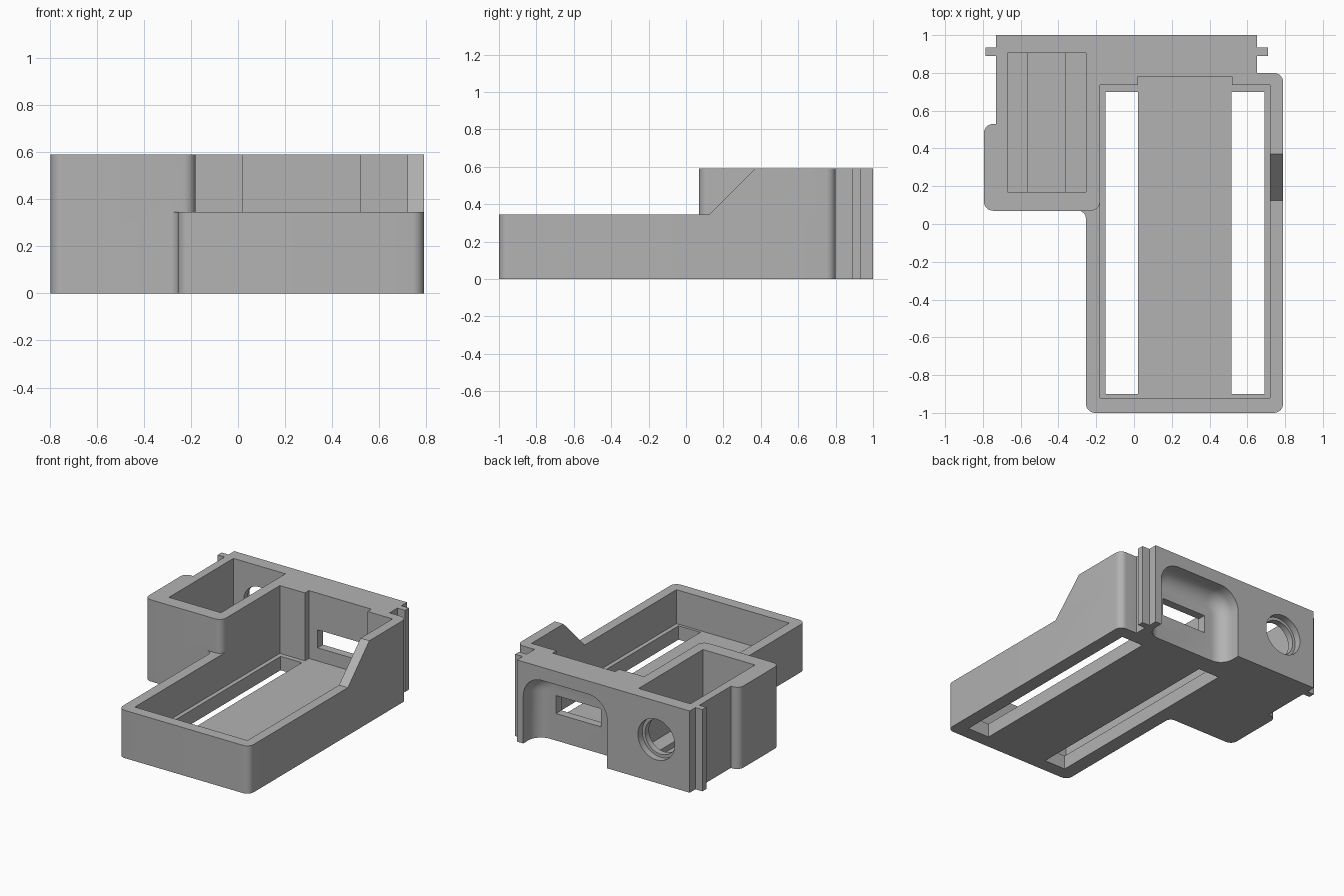
import bpy, bmesh, math
from mathutils import Vector

cube = bpy.data.objects.get("Cube")
if cube:
    bpy.data.objects.remove(cube)

grey = bpy.data.materials.new("plain grey")
grey.use_nodes = True
grey.diffuse_color = (0.45, 0.45, 0.45, 1)
grey.node_tree.nodes["Principled BSDF"].inputs["Base Color"].default_value = grey.diffuse_color

HIGH, LOW, FLOOR, OVER = 0.59, 0.345, 0.10, 0.8


def outline(points, steps=8):
    """Polygon whose corners with a third value are rounded by that radius."""
    result = []
    for i, p in enumerate(points):
        here = Vector(p[:2])
        if len(p) == 2:
            result.append(here)
            continue
        a = (Vector(points[i - 1][:2]) - here).normalized()
        b = (Vector(points[(i + 1) % len(points)][:2]) - here).normalized()
        for k in range(steps + 1):
            t = math.pi / 2 * k / steps
            result.append(here + p[2] * (a * (1 - math.sin(t)) + b * (1 - math.cos(t))))
    return result


def rect(x0, x1, y0, y1):
    return [(x0, y0), (x1, y0), (x1, y1), (x0, y1)]


def circle(x, y, r, n=48):
    return [(x + r * math.cos(math.tau * k / n), y + r * math.sin(math.tau * k / n)) for k in range(n)]


PLACE = {"x": lambda a, b, c: (c, a, b),
         "y": lambda a, b, c: (a, c, b),
         "z": lambda a, b, c: (a, b, c)}


def loft(name, rings, axis):
    """Closed solid through (outline, position) rings along an axis."""
    bm = bmesh.new()
    loops = [[bm.verts.new(PLACE[axis](p[0], p[1], c)) for p in pts] for pts, c in rings]
    bm.faces.new(loops[0])
    bm.faces.new(loops[-1])
    for lo, hi in zip(loops, loops[1:]):
        for i in range(len(lo)):
            bm.faces.new((lo[i - 1], lo[i], hi[i], hi[i - 1]))
    bmesh.ops.recalc_face_normals(bm, faces=bm.faces)
    mesh = bpy.data.meshes.new(name)
    bm.to_mesh(mesh)
    bm.free()
    mesh.materials.append(grey)
    obj = bpy.data.objects.new(name, mesh)
    bpy.context.collection.objects.link(obj)
    return obj


def prism(name, points, c0, c1, axis="z"):
    pts = outline(points)
    return loft(name, [(pts, c0), (pts, c1)], axis)


def combine(target, tool, operation):
    mod = target.modifiers.new("combine", "BOOLEAN")
    mod.operation, mod.solver, mod.object = operation, "EXACT", tool
    bpy.context.view_layer.objects.active = target
    bpy.ops.object.modifier_apply(modifier=mod.name)
    bpy.data.objects.remove(tool)


# Tall back body with the side bay block and the two rail tabs
housing = prism("housing", [
    (-0.795, 0.07, 0.05), (-0.18, 0.07, 0.05), (-0.18, 0.7), (0.65, 0.7),
    (0.65, 0.89), (0.71, 0.89), (0.71, 0.935), (0.65, 0.935), (0.65, 1), (-0.73, 1),
    (-0.73, 0.935), (-0.785, 0.935), (-0.785, 0.89), (-0.73, 0.89),
    (-0.73, 0.53), (-0.795, 0.53, 0.05)], 0, HIGH)

# Low tray, blended into the bay block
tray = prism("tray", [
    (-0.255, -1, 0.05), (0.79, -1, 0.05), (0.79, 0.8, 0.05), (-0.4, 0.8),
    (-0.4, 0.07), (-0.255, 0.07, 0.04)], 0, LOW)

# Raised side wall with a sloping front end
side_wall = prism("side_wall", [(0.3, 0), (0.79, 0), (0.79, 0.8, 0.05), (0.3, 0.8)], 0, HIGH)
slope = prism("slope_cutter", [(-0.2, LOW), (0.125, LOW), (0.37, HIGH), (0.42, 0.64), (-0.2, 0.64)],
              0.2, 0.9, "x")
combine(side_wall, slope, "DIFFERENCE")
combine(housing, tray, "UNION")
combine(housing, side_wall, "UNION")

# Main pocket with a shallow bump in its back wall
pocket = prism("pocket_cutter", [
    (-0.18, -0.92), (0.72, -0.92), (0.72, 0.735), (0.52, 0.735),
    (0.52, 0.78), (0.02, 0.78), (0.02, 0.735), (-0.18, 0.735)], FLOOR, OVER)
combine(housing, pocket, "DIFFERENCE")

# Two long floor slots
for x0, x1 in ((-0.15, 0.02), (0.515, 0.69)):
    combine(housing, prism("slot_cutter", rect(x0, x1, -0.9, 0.7), -0.1, 0.2), "DIFFERENCE")

# Side bay with a channel along its floor
combine(housing, prism("bay_cutter", rect(-0.67, -0.255, 0.17, 0.905), 0.14, OVER), "DIFFERENCE")
combine(housing, prism("channel_cutter", rect(-0.56, -0.365, 0.17, 0.905), FLOOR, 0.4), "DIFFERENCE")

# Stepped round port through the back wall
for r, y0 in ((0.147, 0.95), (0.125, 0.85)):
    combine(housing, prism("port_cutter", circle(-0.463, 0.313, r), y0, 1.1, "y"), "DIFFERENCE")


# Arched back recess with a rounded inner edge
def arch(inset):
    x0, x1, top, r = -0.07 + inset, 0.60 - inset, 0.495 - inset, 0.15 - inset
    return outline([(x0, -0.1), (x1, -0.1), (x1, top, r), (x0, top, r)])


fillet, depth = 0.1, 0.84
rings = [(arch(0), 1.1)]
for k in range(9):
    t = math.pi / 2 * k / 8
    rings.append((arch(fillet * (1 - math.cos(t))), depth + fillet * (1 - math.sin(t))))
combine(housing, loft("recess_cutter", rings, "y"), "DIFFERENCE")

# Window from the recess into the main pocket
combine(housing, prism("window_cutter", rect(0.09, 0.45, 0.195, 0.325), 0.7, 0.92, "y"), "DIFFERENCE")

bpy.ops.object.select_all(action="DESELECT")
housing.select_set(True)
bpy.context.view_layer.objects.active = housing
bpy.ops.object.shade_smooth_by_angle(angle=math.radians(30))
